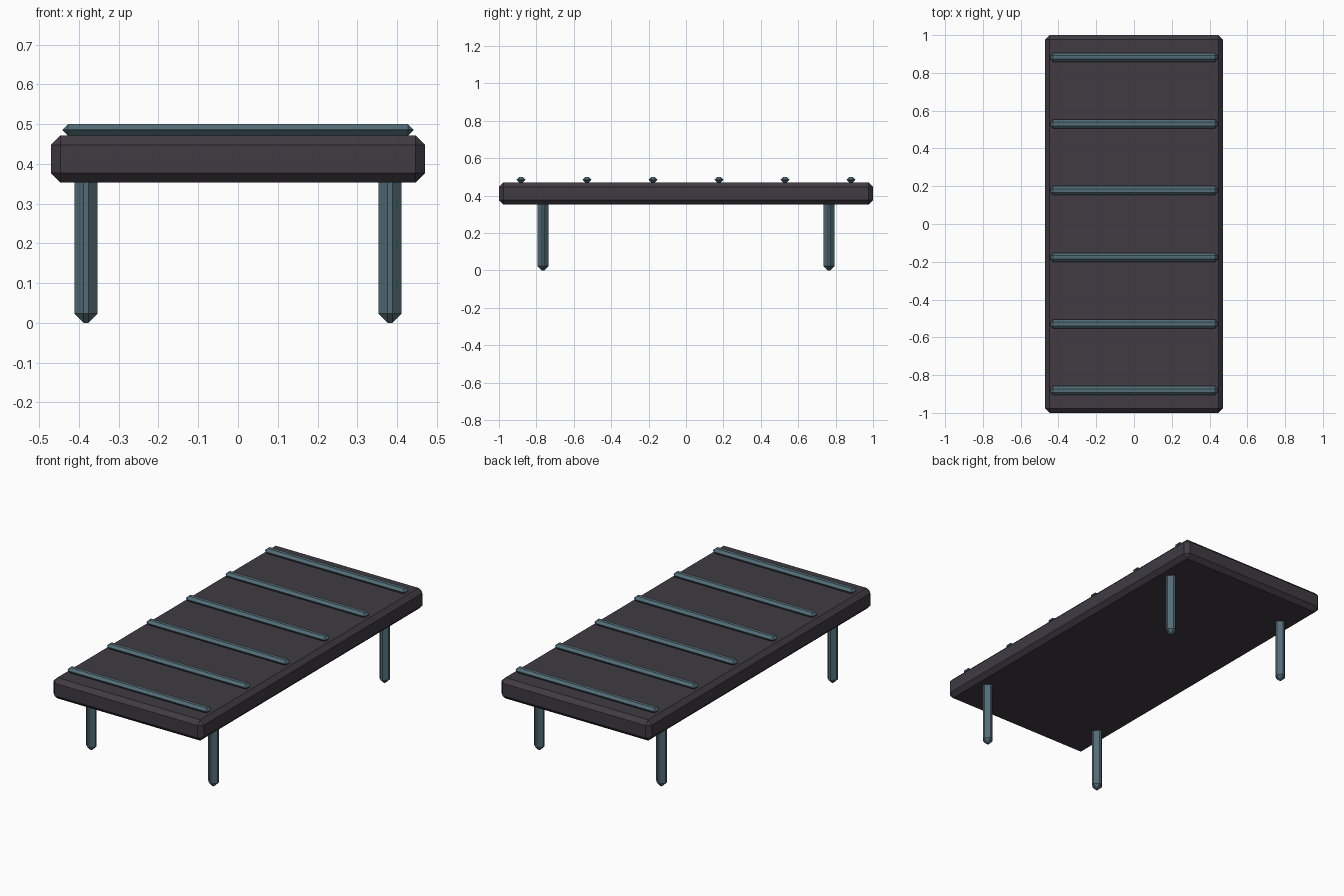
import bpy
import bmesh

if "Cube" in bpy.data.objects:
    bpy.data.objects.remove(bpy.data.objects["Cube"])

U = 2 / 34  # design unit: the table is 34 units long


def material(name, colour):
    mat = bpy.data.materials.new(name)
    mat.diffuse_color = (*colour, 1)
    mat.use_nodes = True
    mat.node_tree.nodes["Principled BSDF"].inputs["Base Color"].default_value = mat.diffuse_color
    return mat


dark = material("dark_panel", (0.05, 0.043, 0.055))
teal = material("teal_metal", (0.085, 0.15, 0.18))


def chamfered_box(name, centre, size, chamfer, mat):
    """Box with flat single-segment chamfers on every edge, in design units."""
    bm = bmesh.new()
    bmesh.ops.create_cube(bm, size=1)
    bmesh.ops.scale(bm, vec=[s * U for s in size], verts=bm.verts)
    bmesh.ops.bevel(bm, geom=bm.edges[:], offset=chamfer * U, segments=1,
                    profile=0.5, affect='EDGES', clamp_overlap=True)
    mesh = bpy.data.meshes.new(name)
    bm.to_mesh(mesh)
    bm.free()
    mesh.materials.append(mat)
    obj = bpy.data.objects.new(name, mesh)
    obj.location = [c * U for c in centre]
    bpy.context.collection.objects.link(obj)
    return obj


# Thick top slab
chamfered_box("table_top", (0, 0, 7), (16, 34, 2), 0.4, dark)

# Four legs, with their upper ends sunk into the slab
for y, end in ((-13, "front"), (13, "back")):
    for x, side in ((-6.5, "left"), (6.5, "right")):
        chamfered_box(f"{end}_{side}_leg", (x, y, 3.3), (1, 1, 6.6), 0.4, teal)

# Six cross slats resting on the slab
for i in range(6):
    chamfered_box(f"cross_slat_{i + 1}", (0, -15 + 6 * i, 8.25),
                  (15, 0.8, 0.5), 0.23, teal)
